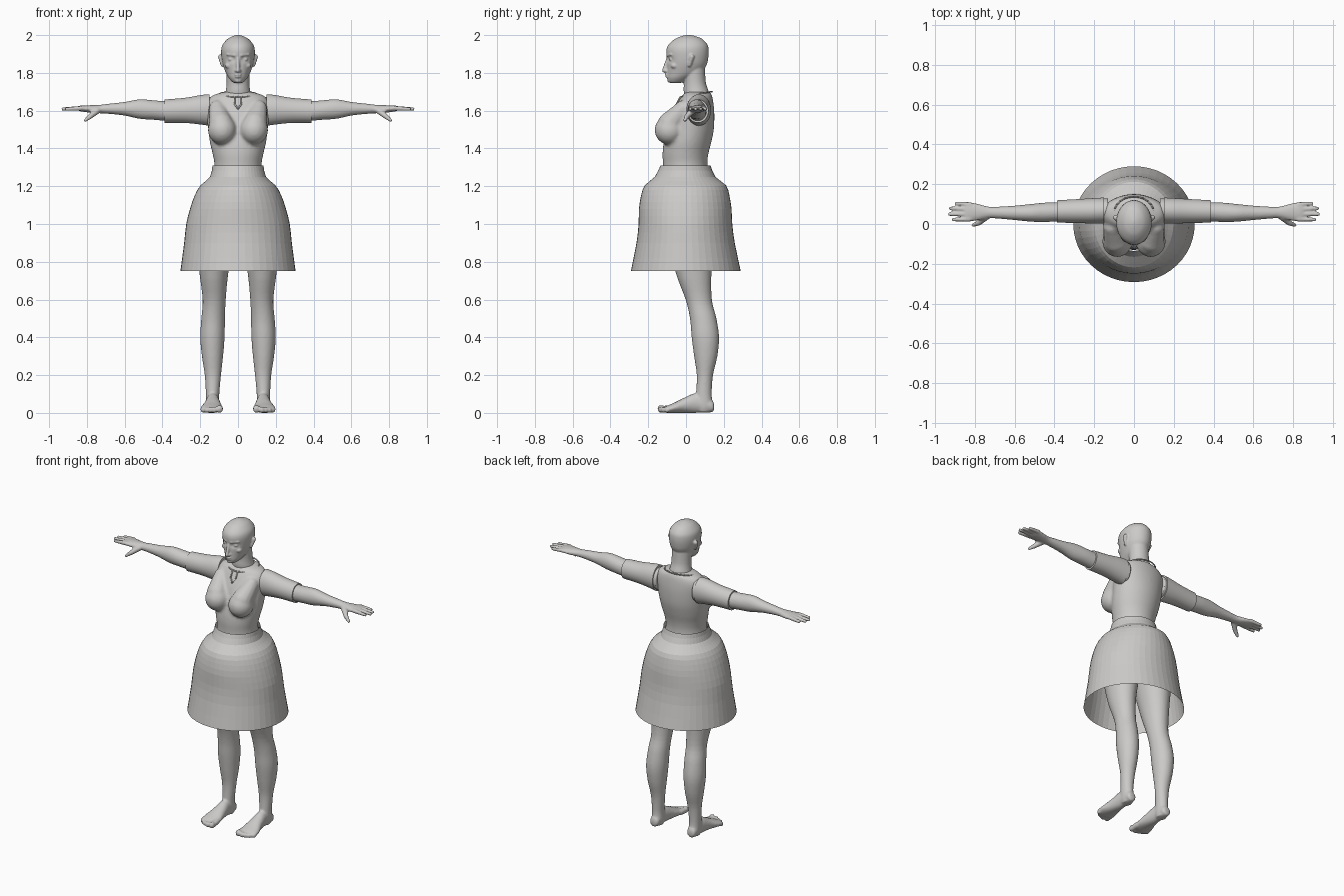
import bpy, bmesh
from math import sin, cos, tau, exp
from mathutils import Matrix, Vector

if "Cube" in bpy.data.objects:
    bpy.data.objects.remove(bpy.data.objects["Cube"])

clay = bpy.data.materials.new("warm grey clay")
clay.use_nodes = True
clay.diffuse_color = (0.60, 0.59, 0.575, 1)
clay.node_tree.nodes["Principled BSDF"].inputs["Base Color"].default_value = clay.diffuse_color


def spline(rows, steps):
    """Smoothly interpolate between rows of numbers."""
    rows = [Vector(r) for r in rows]
    result = []
    for i in range(len(rows) - 1):
        a, b = rows[i], rows[i + 1]
        before, after = rows[max(i - 1, 0)], rows[min(i + 2, len(rows) - 1)]
        for k in range(steps):
            t = k / steps
            ease = t * t * (3 - 2 * t)
            tangent_a, tangent_b = (b - before) / 2, (after - a) / 2
            result.append(a.lerp(b, ease) + tangent_a * t * (1 - t) ** 2
                          - tangent_b * t * t * (1 - t))
    return result + [rows[-1]]


def loft(bm, rows, axis="Z", sides=36, steps=4, caps=True):
    """Oval rings: position along the axis, then low/high limits across it."""
    rings = []
    for t, u0, u1, v0, v1 in spline(rows, steps):
        ring = []
        for k in range(sides):
            a = tau * k / sides
            u = (u0 + u1) / 2 + (u1 - u0) / 2 * cos(a)
            v = (v0 + v1) / 2 + (v1 - v0) / 2 * sin(a)
            ring.append(bm.verts.new({"X": (t, u, v), "Y": (u, t, v), "Z": (u, v, t)}[axis]))
        rings.append(ring)
    for low, high in zip(rings, rings[1:]):
        for k in range(sides):
            j = (k + 1) % sides
            bm.faces.new((low[k], low[j], high[j], high[k]))
    if caps:
        bm.faces.new(rings[0][::-1])
        bm.faces.new(rings[-1])


def even(rows):
    """Rows of height, half width, front, back as symmetric loft rows."""
    return [(z, -w, w, front, back) for z, w, front, back in rows]


def ball(bm, centre, radii, segments=12):
    bmesh.ops.create_uvsphere(bm, u_segments=segments, v_segments=segments // 2 + 2, radius=1,
                              matrix=Matrix.LocRotScale(Vector(centre), None, Vector(radii)))


def capsule(bm, p, q, r, r_end=None):
    """Round-ended rod from p to q."""
    p, q, r_end = Vector(p), Vector(q), r_end or r
    turn = (q - p).to_track_quat("Z", "Y").to_matrix().to_4x4()
    bmesh.ops.create_cone(bm, cap_ends=True, segments=12, radius1=r, radius2=r_end,
                          depth=(q - p).length, matrix=Matrix.Translation((p + q) / 2) @ turn)
    ball(bm, p, (r, r, r))
    ball(bm, q, (r_end, r_end, r_end))


def finish(bm, name, voxel=None, mirror=False, smooth=True):
    bmesh.ops.recalc_face_normals(bm, faces=bm.faces)
    mesh = bpy.data.meshes.new(name)
    bm.to_mesh(mesh)
    bm.free()
    mesh.materials.append(clay)
    mesh.polygons.foreach_set("use_smooth", [smooth] * len(mesh.polygons))
    obj = bpy.data.objects.new(name, mesh)
    bpy.context.collection.objects.link(obj)
    if voxel:  # fuse overlapping forms into one sculpted skin
        fuse = obj.modifiers.new("fuse", "REMESH")
        fuse.mode, fuse.voxel_size, fuse.use_smooth_shade = "VOXEL", voxel, True
        soften = obj.modifiers.new("soften", "SMOOTH")
        soften.factor, soften.iterations = 0.5, 2
    if mirror:
        obj.modifiers.new("mirror", "MIRROR")
    return obj


# Head: skull with eye sockets, then features and neck
bm = bmesh.new()
loft(bm, even([(1.747, .022, -.085, -.03), (1.755, .033, -.095, 0), (1.775, .050, -.1, .035),
               (1.80, .064, -.1, .08), (1.84, .079, -.1, .108), (1.88, .087, -.102, .118),
               (1.92, .089, -.104, .12), (1.95, .081, -.092, .113), (1.98, .055, -.058, .085),
               (1.995, .027, -.022, .048), (2.001, .005, .005, .02)]), sides=60)
for v in bm.verts:
    if v.co.y < 0:
        dx, dz = abs(v.co.x) - .036, v.co.z - 1.872
        v.co.y += .014 * exp(-(dx / .02) ** 2 - (dz / .013) ** 2)
loft(bm, even([(1.65, .08, 0, .13), (1.70, .066, -.012, .12), (1.75, .06, -.012, .105),
               (1.83, .062, -.02, .1)]))
capsule(bm, (0, -.096, 1.878), (0, -.116, 1.812), .008, .011)
ball(bm, (0, -.103, 1.791), (.021, .009, .005))
ball(bm, (0, -.1, 1.78), (.018, .01, .006))
ball(bm, (0, -.088, 1.759), (.018, .011, .011))
for s in (-1, 1):
    ball(bm, (s * .036, -.078, 1.872), (.017, .012, .009))
    ball(bm, (s * .011, -.104, 1.81), (.008, .01, .007))
    capsule(bm, (s * .017, -.1, 1.893), (s * .06, -.079, 1.898), .006, .004)
    ball(bm, (s * .048, -.06, 1.838), (.022, .022, .016))
    capsule(bm, (s * .083, .018, 1.84), (s * .093, .032, 1.885), .009, .013)
finish(bm, "head", voxel=.005)

# Torso with bust and hidden hips
bm = bmesh.new()
loft(bm, even([(.94, .12, -.07, .1), (1.0, .19, -.12, .15), (1.12, .185, -.13, .15),
               (1.22, .138, -.125, .125), (1.31, .125, -.122, .113), (1.37, .134, -.124, .118),
               (1.43, .148, -.118, .133), (1.5, .157, -.1, .147), (1.58, .165, -.075, .15),
               (1.64, .165, -.045, .145), (1.68, .135, -.02, .137), (1.7, .07, 0, .125)]), sides=56)
for s in (-1, 1):
    ball(bm, (s * .084, -.087, 1.497), (.075, .079, .077), segments=32)
    capsule(bm, (s * .11, -.015, 1.61), (s * .09, -.085, 1.53), .045, .065)
finish(bm, "torso", voxel=.01)

# Neckline trim: collar edge and front slit
bm = bmesh.new()
collar = [(.1 * cos(tau * k / 24), .055 + .083 * sin(tau * k / 24),
           1.687 + .014 * sin(tau * k / 24)) for k in range(24)]
for k in range(24):
    capsule(bm, collar[k - 1], collar[k], .004)
for s in (-1, 1):
    capsule(bm, (s * .018, -.031, 1.672), (s * .018, -.05, 1.635), .004)
    capsule(bm, (s * .018, -.05, 1.635), (0, -.063, 1.61), .004)
finish(bm, "neckline_trim")

# Skirt: open faceted bell
bm = bmesh.new()
loft(bm, even([(1.31, .135, -.135, .13), (1.25, .148, -.165, .155), (1.205, .198, -.218, .212),
               (1.15, .23, -.238, .23), (1.08, .254, -.249, .241), (1.0, .274, -.251, .245),
               (.9, .285, -.262, .258), (.75, .305, -.292, .29)]),
     sides=48, steps=2, caps=False)
finish(bm, "skirt", smooth=False)

# Arms and hands
bm = bmesh.new()
loft(bm, [(.13, .01, .13, 1.53, 1.675), (.25, .012, .12, 1.54, 1.66), (.38, .013, .11, 1.546, 1.651),
          (.45, .01, .107, 1.552, 1.655), (.52, .012, .1, 1.557, 1.66), (.6, .02, .092, 1.574, 1.646),
          (.68, .027, .087, 1.583, 1.637), (.73, .029, .087, 1.586, 1.631),
          (.78, .019, .1, 1.589, 1.629), (.83, .013, .11, 1.596, 1.627),
          (.85, .016, .107, 1.602, 1.623)], axis="X")
for y, tip_y, tip_x in ((.098, .104, .893), (.074, .079, .922), (.049, .05, .927), (.024, .022, .908)):
    capsule(bm, (.825, y, 1.613), (tip_x, tip_y, 1.609), .0125, .0095)
capsule(bm, (.745, .035, 1.6), (.78, .006, 1.572), .018, .014)
capsule(bm, (.78, .006, 1.572), (.808, -.006, 1.549), .014, .009)
finish(bm, "arms", voxel=.006, mirror=True)

# Short sleeves
bm = bmesh.new()
loft(bm, [(.15, .002, .133, 1.52, 1.687), (.2, .002, .13, 1.527, 1.682),
          (.28, .005, .125, 1.535, 1.668), (.388, .007, .119, 1.536, 1.659)], axis="X")
sleeves = finish(bm, "sleeves", mirror=True)
bpy.context.view_layer.objects.active = sleeves
sleeves.select_set(True)
bpy.ops.object.shade_smooth_by_angle()

# Legs and feet
bm = bmesh.new()
loft(bm, [(1.1, .01, .18, -.1, .14), (.95, .015, .22, -.1, .15), (.75, .05, .205, -.057, .135),
          (.6, .065, .187, -.002, .137), (.5, .069, .194, .021, .161), (.4, .071, .2, .03, .175),
          (.3, .079, .191, .043, .166), (.2, .09, .176, .057, .143), (.1, .099, .17, .053, .136),
          (.04, .098, .168, .05, .142), (.006, .105, .16, .06, .13)])
loft(bm, [(.149, .12, .15, .016, .045), (.135, .104, .164, .003, .07), (.06, .1, .168, 0, .105),
          (-.01, .09, .18, 0, .08), (-.06, .082, .196, 0, .055), (-.1, .082, .2, 0, .038),
          (-.115, .088, .185, .004, .03)], axis="Y")
for x, tip, r in ((.097, -.133, .018), (.125, -.136, .014), (.147, -.128, .013),
                  (.167, -.118, .012), (.186, -.102, .012)):
    capsule(bm, (x, -.08, .024), (x, tip, r), r)
    ball(bm, (x, tip, r + .006), (r, r, r))
finish(bm, "legs", voxel=.0075, mirror=True)
